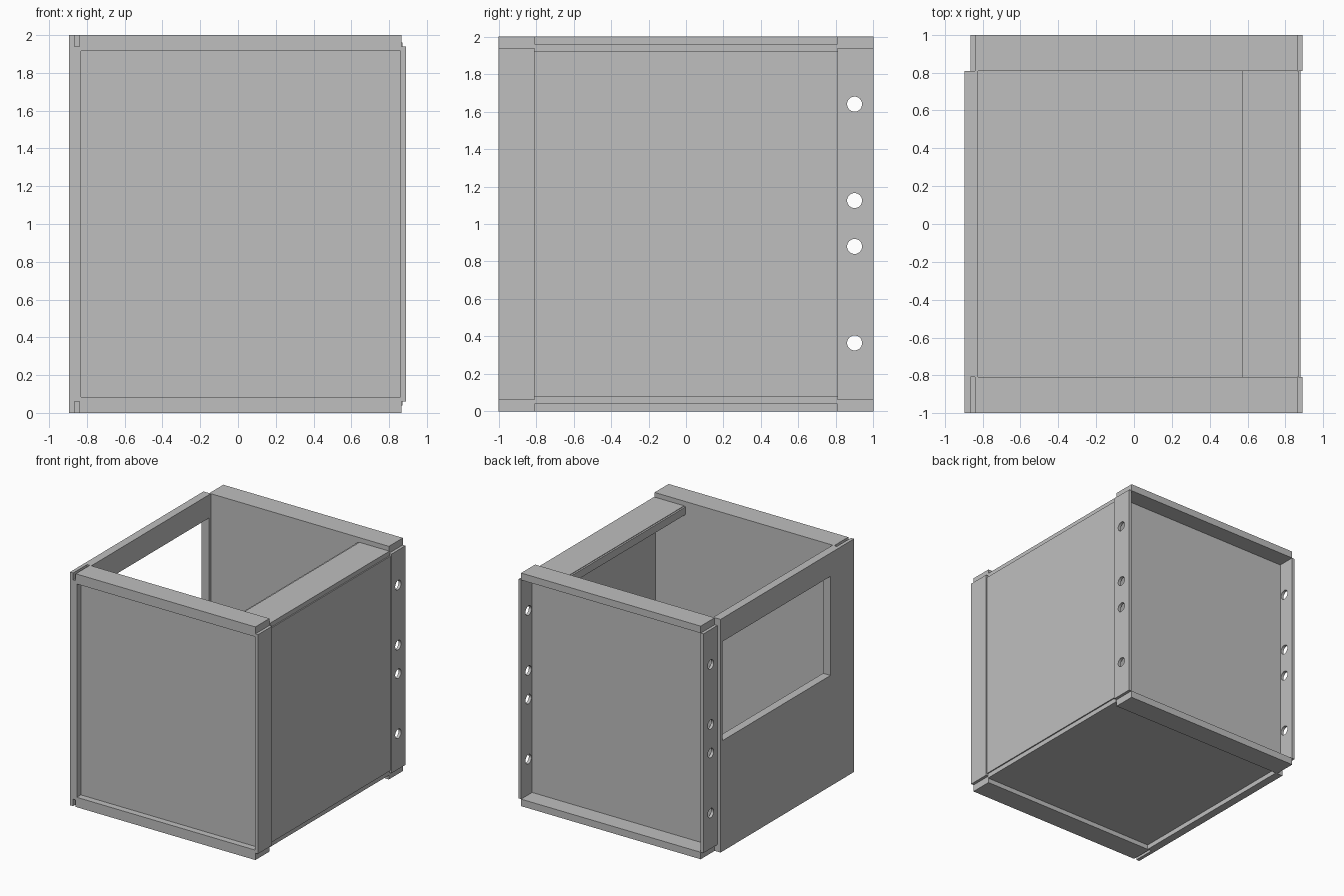
import bpy
import bmesh
import math
from mathutils import Vector

cube = bpy.data.objects.get("Cube")
if cube:
    bpy.data.objects.remove(cube, do_unlink=True)

grey = bpy.data.materials.new("plain grey")
grey.use_nodes = True
colour = (0.52, 0.52, 0.52, 1)
grey.diffuse_color = colour
grey.node_tree.nodes["Principled BSDF"].inputs["Base Color"].default_value = colour


def finish(name, bm):
    bmesh.ops.recalc_face_normals(bm, faces=bm.faces)
    mesh = bpy.data.meshes.new(name)
    bm.to_mesh(mesh)
    bm.free()
    mesh.materials.append(grey)
    obj = bpy.data.objects.new(name, mesh)
    bpy.context.collection.objects.link(obj)
    return obj


def box(name, x, y, z):
    """Box from its (min, max) range on each axis."""
    bm = bmesh.new()
    bmesh.ops.create_cube(bm, size=1)
    for v in bm.verts:
        v.co = Vector([r[0] if c < 0 else r[1] for c, r in zip(v.co, (x, y, z))])
    return finish(name, bm)


def end_block(name, y):
    """Slab across the width with a small square notch in every corner."""
    x0, x1, n, h = -0.865, 0.89, 0.025, 0.06
    outline = [(x0 + n, 0), (x1 - n, 0), (x1 - n, h), (x1, h),
               (x1, 2 - h), (x1 - n, 2 - h), (x1 - n, 2), (x0 + n, 2),
               (x0 + n, 2 - h), (x0, 2 - h), (x0, h), (x0 + n, h)]
    bm = bmesh.new()
    face = bm.faces.new([bm.verts.new((px, y[0], pz)) for px, pz in outline])
    new = bmesh.ops.extrude_face_region(bm, geom=[face])["geom"]
    moved = [g for g in new if isinstance(g, bmesh.types.BMVert)]
    bmesh.ops.translate(bm, verts=moved, vec=(0, y[1] - y[0], 0))
    return finish(name, bm)


def cut(obj, cutter):
    mod = obj.modifiers.new("cut", "BOOLEAN")
    mod.object = cutter
    mod.operation = "DIFFERENCE"
    mod.solver = "EXACT"
    bpy.context.view_layer.objects.active = obj
    bpy.ops.object.modifier_apply(modifier=mod.name)
    bpy.data.objects.remove(cutter, do_unlink=True)


# Front wall with a shallow recessed face
front = end_block("front_wall", (-1, -0.81))
cut(front, box("cutter", (-0.83, 0.86), (-1.2, -0.945), (0.085, 1.915)))

# Back wall with deep flanges
back = end_block("back_wall", (0.81, 1))
cut(back, box("cutter", (-0.84, 0.865), (0.85, 1.2), (0.06, 1.94)))

# Bolt holes through both back side flanges
for z in (0.365, 0.88, 1.125, 1.64):
    bpy.ops.mesh.primitive_cylinder_add(
        vertices=32, radius=0.04, depth=3, location=(0, 0.9, z),
        rotation=(0, math.pi / 2, 0))
    cut(back, bpy.context.object)

# Right wall: outer sheet, inner sheet, and a window through both
outer = box("right_outer_sheet", (-0.895, -0.865), (-1, 0.81), (0, 2))
inner = box("right_inner_sheet", (-0.865, -0.825), (-0.81, 0.81), (0, 2))
for sheet in (outer, inner):
    cut(sheet, box("cutter", (-1.2, -0.7), (-0.68, 0.785), (0.95, 1.8)))

# Left wall with a thin raised cover
middle = (-0.81, 0.81)
box("left_wall", (0.855, 0.87), middle, (0.04, 1.96))
box("left_cover", (0.87, 0.88), middle, (0.08, 1.92))

# Top strip with its hanging lip, and the floor
box("top_strip", (0.585, 0.855), middle, (1.92, 1.96))
box("top_strip_lip", (0.57, 0.585), middle, (1.89, 1.955))
box("floor", (-0.825, 0.855), middle, (0.04, 0.08))
